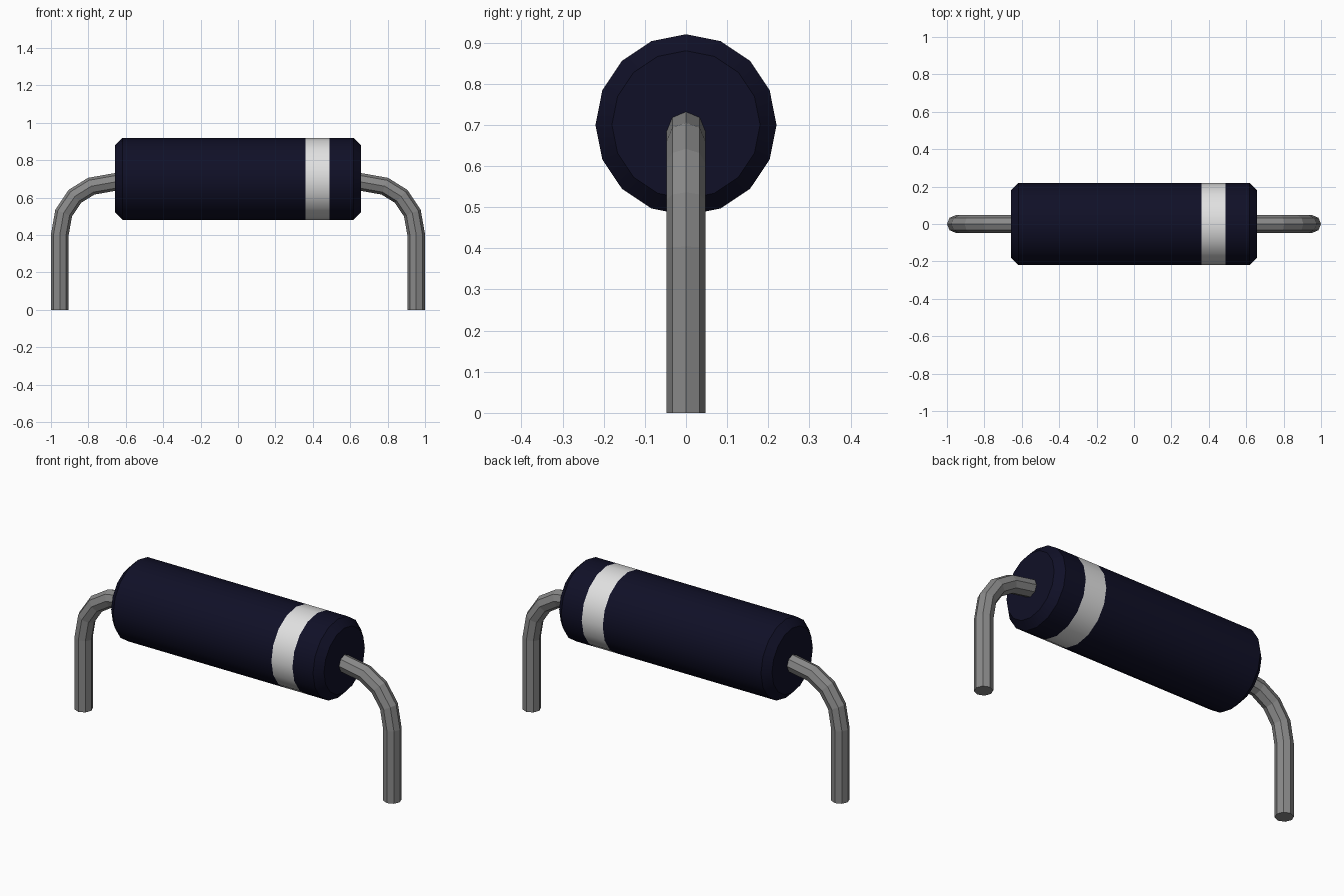
import bpy, bmesh, math
from mathutils import Vector

cube = bpy.data.objects.get("Cube")
if cube:
    bpy.data.objects.remove(cube, do_unlink=True)


def material(name, color):
    mat = bpy.data.materials.new(name)
    mat.use_nodes = True
    mat.diffuse_color = (*color, 1)
    mat.node_tree.nodes["Principled BSDF"].inputs["Base Color"].default_value = (*color, 1)
    return mat


def sweep(name, path, radii, sides, mats):
    """Capped tube along (x, z) points, with rings mitred at each bend."""
    points = [Vector((x, 0, z)) for x, z in path]
    bm = bmesh.new()
    rings = []
    for i, (p, r) in enumerate(zip(points, radii)):
        before = (p - points[i - 1]).normalized() if i else None
        after = (points[i + 1] - p).normalized() if i + 1 < len(points) else None
        tangent = ((before or after) + (after or before)).normalized()
        across = Vector((0, 1, 0))
        up = tangent.cross(across)
        mitre = 1 / tangent.dot(before or after)
        ring = []
        for k in range(sides):
            a = math.tau * k / sides
            ring.append(bm.verts.new(p + r * (across * math.cos(a) + up * mitre * math.sin(a))))
        rings.append(ring)
    for a, b in zip(rings, rings[1:]):
        for k in range(sides):
            n = (k + 1) % sides
            bm.faces.new((a[k], a[n], b[n], b[k]))
    bm.faces.new(rings[0])
    bm.faces.new(rings[-1])
    bmesh.ops.recalc_face_normals(bm, faces=bm.faces)
    mesh = bpy.data.meshes.new(name)
    bm.to_mesh(mesh)
    bm.free()
    for m in mats:
        mesh.materials.append(m)
    obj = bpy.data.objects.new(name, mesh)
    bpy.context.collection.objects.link(obj)
    return obj


navy = material("navy casing", (0.005, 0.005, 0.02))
white = material("pale band", (0.75, 0.75, 0.75))
metal = material("grey metal", (0.25, 0.25, 0.25))

# Casing: chamfered cylinder with a flush pale band
AXIS_Z, RADIUS, CHAMFER, HALF = 0.70, 0.22, 0.04, 0.657
BAND = (0.36, 0.49)
stations = [-HALF, -HALF + CHAMFER, *BAND, HALF - CHAMFER, HALF]
radii = [RADIUS - CHAMFER] + [RADIUS] * 4 + [RADIUS - CHAMFER]
body = sweep("body", [(x, AXIS_Z) for x in stations], radii, 16, [navy, white])
for face in body.data.polygons:
    face.material_index = int(BAND[0] < face.center.x < BAND[1])
bpy.ops.object.select_all(action='DESELECT')
body.select_set(True)
bpy.context.view_layer.objects.active = body
bpy.ops.object.shade_smooth_by_angle(angle=math.radians(30))

# Bent wire leads, one at each end
lead = [(0.953, 0), (0.953, 0.4), (0.932, 0.518), (0.872, 0.607), (0.785, 0.661), (0.645, 0.686)]
for name, side in (("left_lead", 1), ("right_lead", -1)):
    sweep(name, [(side * x, z) for x, z in lead], [0.047] * len(lead), 8, [metal])
